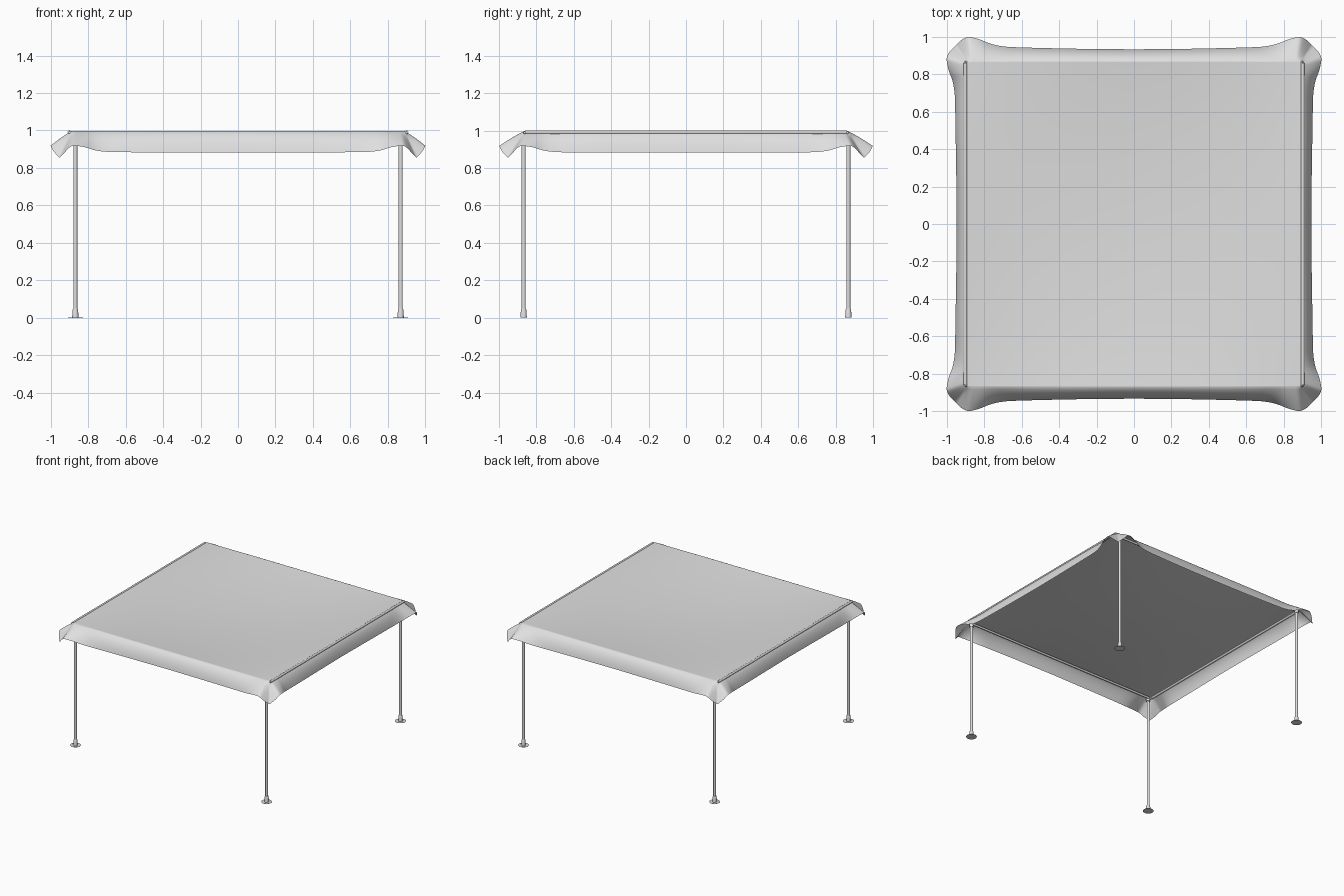
import bpy, bmesh, math
from mathutils import Vector, Matrix

if "Cube" in bpy.data.objects:
    bpy.data.objects.remove(bpy.data.objects["Cube"])

grey = bpy.data.materials.new("light grey")
grey.diffuse_color = (0.74, 0.74, 0.74, 1)
grey.use_nodes = True
grey.node_tree.nodes["Principled BSDF"].inputs["Base Color"].default_value = grey.diffuse_color


def finish(bm, name, angle=40):
    me = bpy.data.meshes.new(name)
    bm.to_mesh(me)
    bm.free()
    ob = bpy.data.objects.new(name, me)
    bpy.context.collection.objects.link(ob)
    me.materials.append(grey)
    bpy.context.view_layer.objects.active = ob
    ob.select_set(True)
    bpy.ops.object.shade_smooth_by_angle(angle=math.radians(angle))
    ob.select_set(False)
    return ob


def catmull(pts, steps):
    """Smooth curve through the control points."""
    out = []
    for i in range(len(pts) - 1):
        p0, p1 = pts[max(i - 1, 0)], pts[i]
        p2, p3 = pts[i + 1], pts[min(i + 2, len(pts) - 1)]
        for k in range(steps):
            t = k / steps
            out.append(p1 + 0.5 * t * (p2 - p0 + t * (2 * p0 - 5 * p1 + 4 * p2 - p3
                       + t * (3 * (p1 - p2) + p3 - p0))))
    return out + [pts[-1]]


# Canopy hem from mid-side to corner: inner position, hem position, outward, height
HEM = [(0, 0, .932, .883), (.3, .3, .935, .883), (.6, .6, .942, .884),
       (.7, .7, .948, .886), (.76, .765, .962, .895), (.8, .815, .982, .910),
       (.84, .865, .996, .918), (.855, .893, .996, .914), (.866, .922, .981, .886),
       (.875, .952, .952, .855)]
half = catmull([Vector(p) for p in HEM], 3)
full = [Vector((-p[0], -p[1], p[2], p[3])) for p in half[:0:-1]] + half
INNER, TOP, RINGS, SAG = .875, .997, 8, .042


def panel_point(a, b):
    """Sagging roof sheet inside the frame."""
    sag = SAG * (1 - (a / INNER) ** 2) * (1 - (b / INNER) ** 2)
    return Vector((a * 1.015, b * .99, TOP - sag))


def flap_point(side, p, r):
    """Valance point; r runs from the frame (0) to the hem (1)."""
    along, out, z = p[1], p[2], p[3]
    soft = 1 - (abs(p[0]) / INNER) ** 5
    if side % 2:
        out += .014 * soft
    # rounded drop along the sides, straight slope at the corners
    h = r + .6 * soft * (math.sin(r * math.pi / 2) - r)
    v = r + .75 * soft * (1 - math.cos(r * math.pi / 2) - r)
    inner, hem = (p[0], -INNER), (along, -out)
    for _ in range(side):
        inner = (-inner[1], inner[0])
        hem = (-hem[1], hem[0])
    start = panel_point(*inner)
    return Vector((start.x + (hem[0] - start.x) * h,
                   start.y + (hem[1] - start.y) * h,
                   start.z + (z - start.z) * v))


def add_grid(bm, rows):
    vs = [[bm.verts.new(c) for c in row] for row in rows]
    for r0, r1 in zip(vs, vs[1:]):
        for i in range(len(r0) - 1):
            bm.faces.new((r0[i], r0[i + 1], r1[i + 1], r1[i]))


# Fabric canopy: roof panel plus four draped valances
bm = bmesh.new()
add_grid(bm, [[panel_point(a[0], b[0]) for a in full] for b in full])
for side in range(4):
    add_grid(bm, [[flap_point(side, p, k / RINGS) for p in full]
                  for k in range(RINGS, -1, -1)])
bmesh.ops.remove_doubles(bm, verts=bm.verts, dist=.0004)
bmesh.ops.recalc_face_normals(bm, faces=bm.faces)
top = min(bm.faces, key=lambda f: f.calc_center_median().xy.length)
if top.normal.z < 0:
    bmesh.ops.reverse_faces(bm, faces=bm.faces)
finish(bm, "canopy", 60)


def lathe(name, profile, x, y, sides=24):
    """Closed turned part from (radius, height) pairs."""
    bm = bmesh.new()
    rings = []
    for r, z in profile:
        rings.append([bm.verts.new((x + r * math.cos(2 * math.pi * i / sides),
                                    y + r * math.sin(2 * math.pi * i / sides), z))
                      for i in range(sides)])
    for a, b in zip(rings, rings[1:]):
        for i in range(sides):
            j = (i + 1) % sides
            bm.faces.new((a[i], a[j], b[j], b[i]))
    bm.faces.new(rings[0][::-1])
    bm.faces.new(rings[-1])
    return finish(bm, name)


def rod(name, a, b, r):
    a, b = Vector(a), Vector(b)
    d = b - a
    rot = d.to_track_quat('Z', 'Y').to_matrix().to_4x4()
    bm = bmesh.new()
    bmesh.ops.create_cone(bm, cap_ends=True, segments=16, radius1=r, radius2=r,
                          depth=d.length, matrix=Matrix.Translation((a + b) / 2) @ rot)
    return finish(bm, name)


# Posts with feet and top sleeves
P = .868
for sx in (-1, 1):
    for sy in (-1, 1):
        x, y = sx * P, sy * P
        lathe("post", [(.011, .04), (.011, .975)], x, y)
        lathe("foot_sleeve", [(.017, .001), (.015, .042), (.012, .05)], x, y)
        lathe("foot_plate", [(.04, 0), (.04, .0015)], x, y, 32)
        lathe("top_sleeve", [(.015, .95), (.015, .98)], x, y)
        rod("corner_bracket", (x, y, .975), (sx * .9, sy * .86, .989), .008)

# Frame rails along the four sides
for s in (-1, 1):
    rod("side_rail", (s * .9, -.86, .991), (s * .9, .86, .991), .009)
    rod("end_rail", (-P, s * .858, .977), (P, s * .858, .977), .009)
